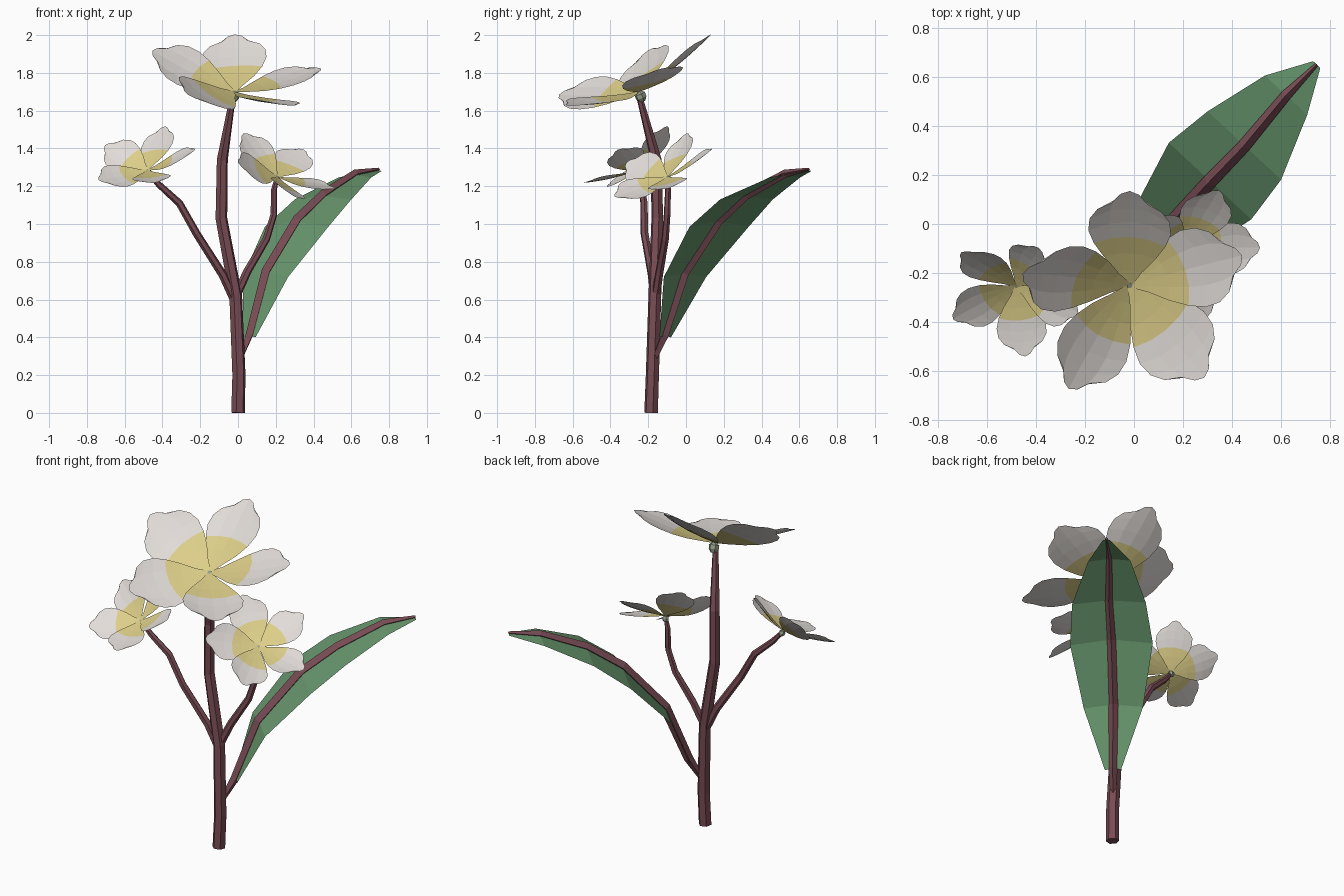
import bpy, math
from mathutils import Vector

if "Cube" in bpy.data.objects:
    bpy.data.objects.remove(bpy.data.objects["Cube"])


def material(name, rgb):
    m = bpy.data.materials.new(name)
    m.diffuse_color = (*rgb, 1)
    m.use_nodes = True
    m.node_tree.nodes["Principled BSDF"].inputs["Base Color"].default_value = m.diffuse_color
    return m


WHITE = material("petal_white", (0.76, 0.72, 0.69))
YELLOW = material("petal_yellow", (0.72, 0.62, 0.25))
BARK = material("stem_maroon", (0.19, 0.072, 0.09))
GREEN = material("leaf_green", (0.135, 0.30, 0.15))
SAGE = material("bud_sage", (0.30, 0.35, 0.25))


def make_object(name, verts, faces, mats, indices=None):
    me = bpy.data.meshes.new(name)
    me.from_pydata([tuple(v) for v in verts], [], faces)
    for m in mats:
        me.materials.append(m)
    if indices:
        for p, i in zip(me.polygons, indices):
            p.material_index = i
    ob = bpy.data.objects.new(name, me)
    bpy.context.collection.objects.link(ob)
    return ob


def tube(name, path, mat, sides=6, flat=1.0):
    """Tapered tube along points of (x, y, z, radius)."""
    pts = [Vector(p[:3]) for p in path]
    verts, faces = [], []
    for i, p in enumerate(pts):
        d = (pts[min(i + 1, len(pts) - 1)] - pts[max(i - 1, 0)]).normalized()
        a = Vector((0.7, -0.7, 0))
        a = (a - d * a.dot(d)).normalized()
        b = d.cross(a)
        for k in range(sides):
            t = 2 * math.pi * k / sides
            verts.append(p + (a * math.cos(t) + b * math.sin(t) * flat) * path[i][3])
    for i in range(len(pts) - 1):
        for k in range(sides):
            k2 = (k + 1) % sides
            faces.append((i * sides + k, i * sides + k2,
                          (i + 1) * sides + k2, (i + 1) * sides + k))
    n = (len(pts) - 1) * sides
    faces += [tuple(reversed(range(sides))), tuple(range(n, n + sides))]
    return make_object(name, verts, faces, [mat])


# petal profile: (fraction of length, half width as fraction of length)
PROFILE = [(0, 0.02), (0.15, 0.10), (0.32, 0.215), (0.49, 0.30),
           (0.65, 0.345), (0.8, 0.335), (0.92, 0.27), (1.0, 0.15)]
COLS = [-1, -0.5, 0, 0.5, 1]


def flower(name, centre, normal, azimuth, size, cup, twist=12):
    """Five pinwheel petals around a tilted axis, with a small bud below."""
    c, n = Vector(centre), Vector(normal).normalized()
    a = Vector((math.cos(math.radians(azimuth)), math.sin(math.radians(azimuth)), 0))
    a.z = -(n.x * a.x + n.y * a.y) / n.z
    a.normalize()
    b = n.cross(a)
    cup, twist = math.radians(cup), math.radians(twist)
    verts, faces, idx = [], [], []
    for k in range(5):
        t = math.radians(72 * k)
        flat = a * math.cos(t) + b * math.sin(t)
        side = n.cross(flat)
        out = flat * math.cos(cup) + n * math.sin(cup)
        up = out.cross(side)
        across = side * math.cos(twist) - up * math.sin(twist)
        up = out.cross(across)
        start = len(verts)
        for f, w in PROFILE:
            for u in COLS:
                verts.append(c + size * (out * f * (1 - 0.13 * u * u) + across * w * u
                                         + up * 0.03 * (w * 3 * u) ** 2
                                         + up * 0.03 * math.sin(math.pi * f) * -1))
        w = len(COLS)
        for i in range(len(PROFILE) - 1):
            for j in range(w - 1):
                q = start + i * w + j
                faces.append((q, q + w, q + w + 1, q + 1))
                idx.append(1 if i < 3 else 0)
    make_object(name, verts, faces, [WHITE, YELLOW], idx)
    r = size * 0.06
    path = [(*(c - n * r * h), r * s) for h, s in ((1.9, 0.5), (1.2, 1), (0.4, 1), (-0.1, 0.4))]
    tube(name + "_bud", path, SAGE)


# stem and branches
tube("main_stem", [(0, -0.185, 0, 0.037), (0.005, -0.178, 0.2, 0.036),
                   (-0.012, -0.165, 0.62, 0.035), (-0.088, -0.152, 1.03, 0.032),
                   (-0.083, -0.158, 1.34, 0.03), (-0.03, -0.243, 1.66, 0.017)], BARK)
tube("left_branch", [(-0.02, -0.165, 0.6, 0.024), (-0.08, -0.18, 0.73, 0.023),
                     (-0.22, -0.22, 0.95, 0.021), (-0.31, -0.222, 1.11, 0.02),
                     (-0.42, -0.24, 1.21, 0.017), (-0.472, -0.25, 1.27, 0.012)], BARK)
tube("right_branch", [(-0.01, -0.16, 0.62, 0.024), (0.05, -0.14, 0.75, 0.022),
                      (0.15, -0.11, 0.92, 0.02), (0.19, -0.1, 1.05, 0.018),
                      (0.19, -0.095, 1.18, 0.016), (0.205, -0.097, 1.24, 0.012)], BARK)

# flowers
flower("top_flower", (-0.018, -0.25, 1.7), (0.13, -0.40, 0.91), 92, 0.49, 14.5)
flower("left_flower", (-0.48, -0.255, 1.285), (-0.23, -0.525, 0.82), 61, 0.295, 17)
flower("right_flower", (0.21, -0.1, 1.25), (0.40, -0.43, 0.81), 68, 0.31, 13)

# leaf: (x, y, z of the rib, half width, edge drop)
LEAF = [(0.06, -0.11, 0.41, 0.045, 0.01), (0.145, -0.005, 0.74, 0.165, 0.02),
        (0.31, 0.175, 1.015, 0.23, 0.03), (0.45, 0.32, 1.15, 0.205, 0.02),
        (0.62, 0.525, 1.262, 0.118, 0.015), (0.745, 0.65, 1.285, 0.02, 0.005)]
across = Vector((0.73, -0.68, 0))
verts, faces = [], []
for x, y, z, w, drop in LEAF:
    for u in (-1, 0, 1):
        verts.append(Vector((x, y, z - drop * abs(u))) + across * w * u)
for i in range(len(LEAF) - 1):
    for j in range(2):
        q = i * 3 + j
        faces.append((q, q + 1, q + 4, q + 3))
make_object("leaf_blade", verts, faces, [GREEN])
radii = [0.026, 0.03, 0.03, 0.027, 0.022, 0.008]
tube("leaf_rib", [(0.012, -0.165, 0.29, 0.016)]
     + [(x, y, z + 0.005, r) for (x, y, z, _, _), r in zip(LEAF, radii)], BARK, sides=4)
